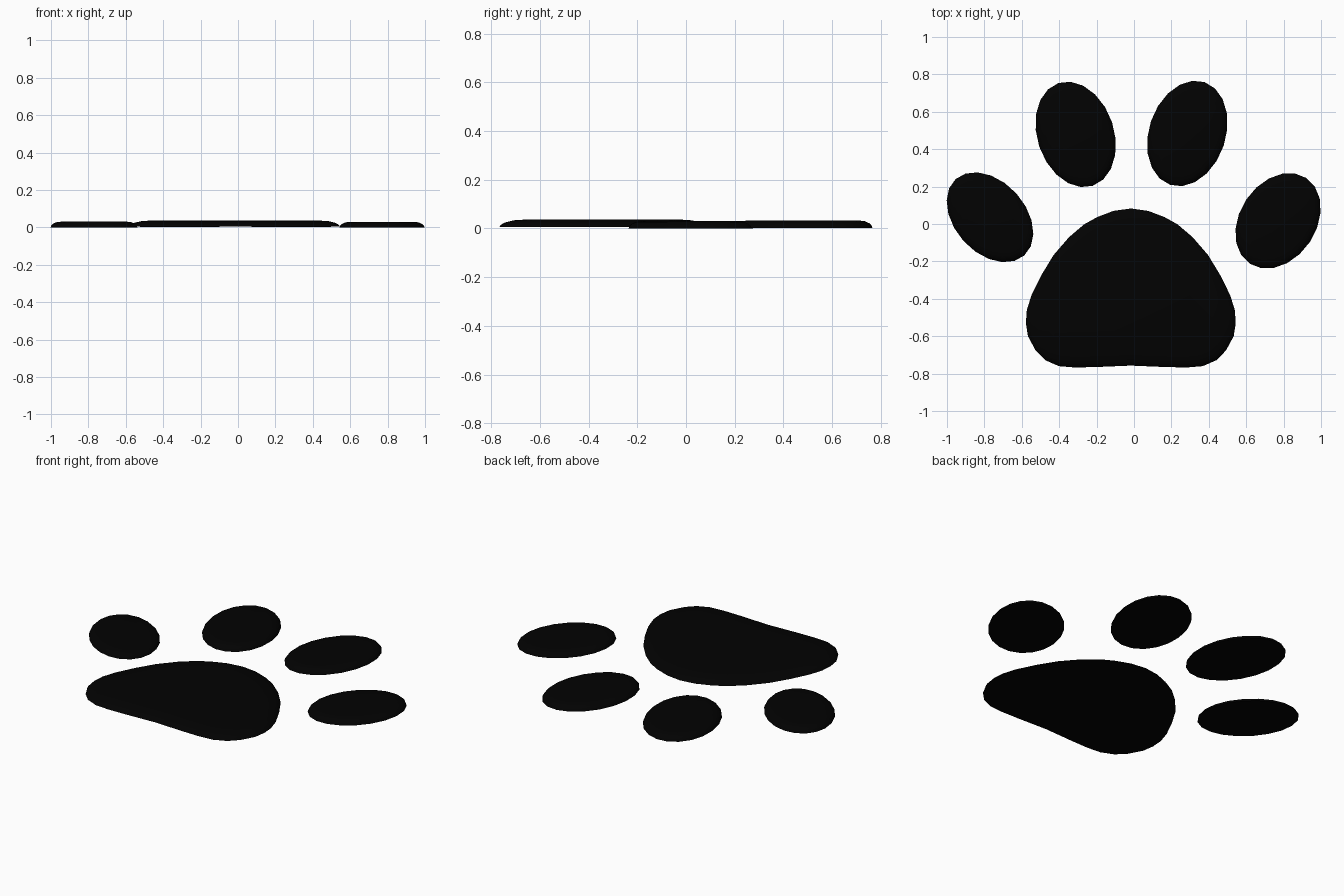
import bpy, bmesh
from math import sin, cos, tau, radians
from mathutils import Vector

if "Cube" in bpy.data.objects:
    bpy.data.objects.remove(bpy.data.objects["Cube"])

black = bpy.data.materials.new("soft black")
black.diffuse_color = (0.0005, 0.0005, 0.0005, 1)
black.use_nodes = True
black.node_tree.nodes["Principled BSDF"].inputs["Base Color"].default_value = black.diffuse_color

AXIS = -0.017   # mirror line of the main pad


def pad(name, outline, bottom, top, rim):
    """Thin plate with a rounded upper rim, made of inset rings (outline clockwise)."""
    pts = [Vector(p) for p in outline]
    n = len(pts)
    inward = []
    for i in range(n):
        t = (pts[(i + 1) % n] - pts[i]).normalized() + (pts[i] - pts[i - 1]).normalized()
        t.normalize()
        inward.append(Vector((t.y, -t.x)))
    bm = bmesh.new()
    rings = []
    for k, f in ((0, 0), (0.05, 0.3), (0.2, 0.6), (0.5, 0.88), (1, 1)):
        z = bottom + (top - bottom) * f
        rings.append([bm.verts.new((*(p + d * k * rim), z)) for p, d in zip(pts, inward)])
    for low, high in zip(rings, rings[1:]):
        for i in range(n):
            j = (i + 1) % n
            bm.faces.new((low[i], low[j], high[j], high[i]))
    bm.faces.new(rings[0])
    bm.faces.new(rings[-1])
    bmesh.ops.recalc_face_normals(bm, faces=bm.faces)
    me = bpy.data.meshes.new(name)
    bm.to_mesh(me)
    bm.free()
    me.materials.append(black)
    ob = bpy.data.objects.new(name, me)
    bpy.context.collection.objects.link(ob)
    bpy.context.view_layer.objects.active = ob
    ob.select_set(True)
    bpy.ops.object.shade_smooth_by_angle()
    ob.select_set(False)


def toe(name, cx, cy, a, b, lean, bottom, top, sides=20):
    """Oval pad; its long axis leans from +y towards +x by `lean` degrees."""
    s, c = sin(radians(lean)), cos(radians(lean))
    outline = []
    for i in range(sides):
        u = a * 1.006 * cos(tau * i / sides)
        v = b * 1.006 * sin(tau * i / sides)
        outline.append((cx + u * s + v * c, cy + u * c - v * s))
    pad(name, outline, bottom, top, 0.06)


# Main pad: right half from the tip to the heel, then mirrored
half = [(0, .083), (.093, .07), (.18, .037), (.25, -.002), (.33, -.07), (.413, -.166),
        (.478, -.273), (.531, -.38), (.556, -.46), (.561, -.53), (.55, -.6), (.509, -.676),
        (.458, -.728), (.385, -.76), (.3, -.767), (.19, -.765), (0, -.757)]
right = [(AXIS + x, y) for x, y in half]
left = [(AXIS - x, y) for x, y in reversed(half[1:-1])]
pad("main_pad", right + left, 0.005, 0.037, 0.12)

# Toes
toe("inner_toe_left", -.312, .479, .288, .204, -18.5, 0.002, 0.033)
toe("inner_toe_right", .285, .484, .288, .204, 18.5, 0.002, 0.033)
toe("outer_toe_left", -.770, .036, .273, .189, -42, 0, 0.031)
toe("outer_toe_right", .770, .017, .273, .2035, 33.5, 0, 0.030)
